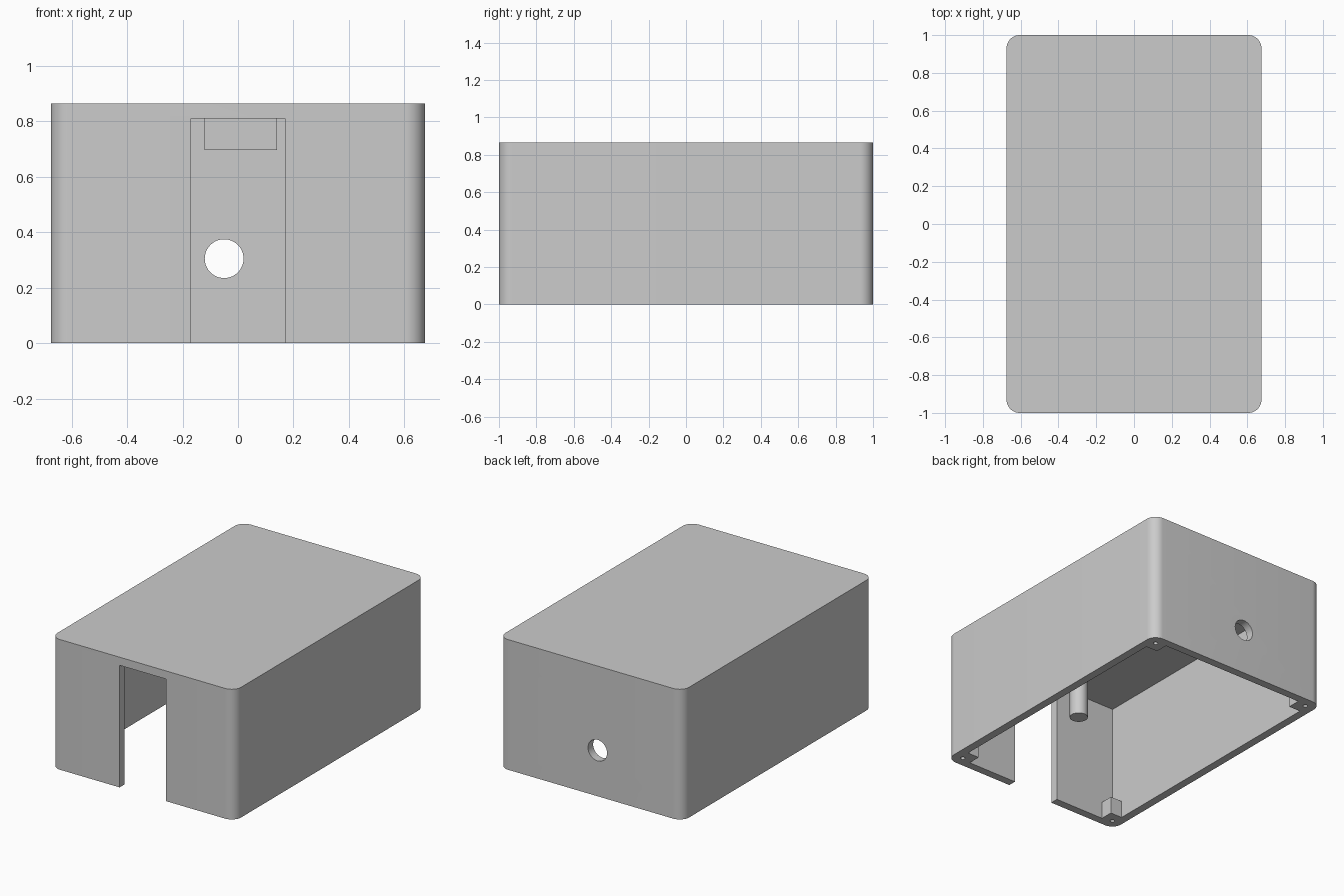
import bpy
import bmesh
from mathutils import Matrix

cube = bpy.data.objects.get("Cube")
if cube:
    bpy.data.objects.remove(cube, do_unlink=True)

W, D, H = 1.35, 2.0, 0.865      # outer size
T = 0.054                       # wall thickness
R = 0.07                        # corner radius
TAB, TAB_H = 0.086, 0.115       # corner screw tabs
IX, IY, IZ = W / 2 - T, D / 2 - T, H - T

grey = bpy.data.materials.new("light_grey")
grey.use_nodes = True
grey.diffuse_color = (0.6, 0.6, 0.6, 1)
grey.node_tree.nodes["Principled BSDF"].inputs["Base Color"].default_value = (0.6, 0.6, 0.6, 1)


def finish(name, bm):
    mesh = bpy.data.meshes.new(name)
    bm.to_mesh(mesh)
    bm.free()
    mesh.materials.append(grey)
    obj = bpy.data.objects.new(name, mesh)
    bpy.context.collection.objects.link(obj)
    return obj


def box(name, lo, hi, radius=0):
    bm = bmesh.new()
    bmesh.ops.create_cube(bm, size=1)
    for v in bm.verts:
        v.co = [lo[i] if v.co[i] < 0 else hi[i] for i in range(3)]
    if radius:
        upright = [e for e in bm.edges if abs(e.verts[0].co.z - e.verts[1].co.z) > 0.1]
        bmesh.ops.bevel(bm, geom=upright, offset=radius, segments=12,
                        profile=0.5, affect='EDGES')
    return finish(name, bm)


def cylinder(name, centre, radius, depth, axis='Z', sides=48):
    bm = bmesh.new()
    turn = Matrix.Rotation(1.5707963, 4, 'X') if axis == 'Y' else Matrix()
    bmesh.ops.create_cone(bm, cap_ends=True, segments=sides, radius1=radius,
                          radius2=radius, depth=depth,
                          matrix=Matrix.Translation(centre) @ turn)
    return finish(name, bm)


def combine(target, tool, operation):
    tool.hide_render = True
    mod = target.modifiers.new(operation.lower(), 'BOOLEAN')
    mod.operation, mod.solver, mod.object = operation, 'EXACT', tool
    bpy.context.view_layer.objects.active = target
    bpy.ops.object.modifier_apply(modifier=mod.name)
    bpy.data.objects.remove(tool, do_unlink=True)


def smooth(obj):
    bpy.ops.object.select_all(action='DESELECT')
    obj.select_set(True)
    bpy.context.view_layer.objects.active = obj
    bpy.ops.object.shade_smooth_by_angle()


# Hollow cover, open underneath
cover = box("cover", (-W / 2, -D / 2, 0), (W / 2, D / 2, H), R)
combine(cover, box("cavity", (-IX, -IY, -0.1), (IX, IY, IZ)), 'DIFFERENCE')

# Tall front slot and round cable hole at the back
combine(cover, box("slot", (-0.17, -1.1, -0.1), (0.17, -0.9, IZ)), 'DIFFERENCE')
combine(cover, cylinder("cable_hole", (-0.05, 1, 0.305), 0.07, 0.3, 'Y'), 'DIFFERENCE')

# Corner tabs with screw holes
for sx in (-1, 1):
    for sy in (-1, 1):
        xs = sorted((sx * (IX - TAB), sx * (IX + 0.01)))
        ys = sorted((sy * (IY - TAB), sy * (IY + 0.01)))
        tab = box("corner_tab", (xs[0], ys[0], 0), (xs[1], ys[1], TAB_H))
        combine(cover, tab, 'UNION')
        screw = cylinder("screw_hole", (sx * (W / 2 - R), sy * (D / 2 - R), 0),
                         0.014, 0.2, sides=24)
        combine(cover, screw, 'DIFFERENCE')
smooth(cover)

# Post and block hanging from the ceiling
post = cylinder("support_post", (0.38, -0.08, IZ / 2 + 0.005), 0.056, IZ + 0.01)
smooth(post)
box("ceiling_block", (-0.12, -0.13, IZ - TAB_H), (0.14, 0.13, IZ + 0.01))
